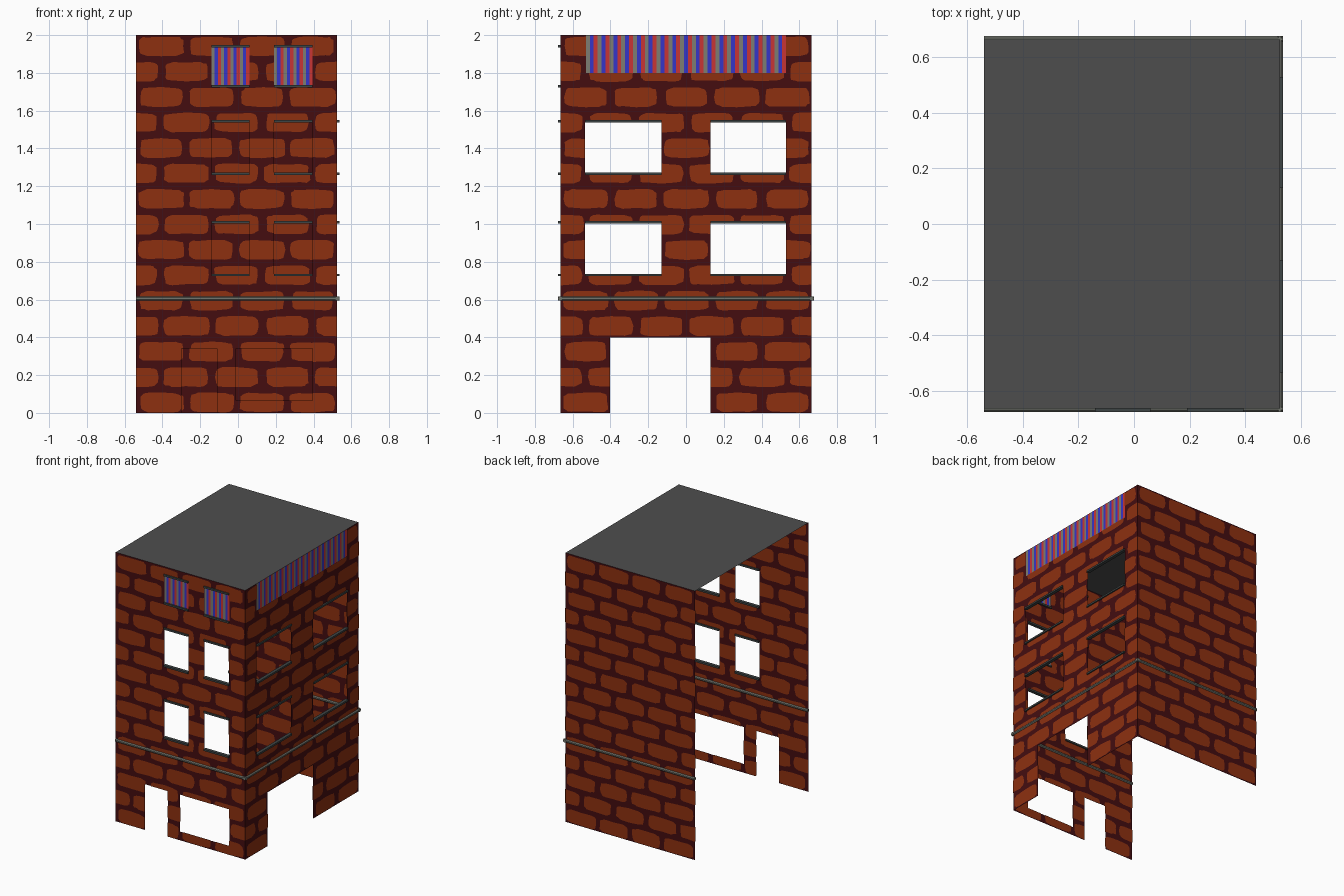
import bpy, bmesh, math, random
from mathutils import Matrix, Vector

random.seed(4)
if "Cube" in bpy.data.objects:
    bpy.data.objects.remove(bpy.data.objects["Cube"], do_unlink=True)


def material(name, rgb):
    m = bpy.data.materials.new(name)
    m.use_nodes = True
    m.diffuse_color = (*rgb, 1)
    m.node_tree.nodes["Principled BSDF"].inputs["Base Color"].default_value = (*rgb, 1)
    return m


MORTAR = material("dark red mortar", (0.058, 0.004, 0.005))
BRICK = material("orange brown brick", (0.27, 0.03, 0.005))
RED = material("stripe red", (0.58, 0.036, 0.036))
BLUE = material("stripe blue", (0.036, 0.036, 0.58))
GREY = material("stripe grey", (0.205, 0.205, 0.17))
ROOF = material("roof grey", (0.076, 0.076, 0.076))
TRIM = material("trim grey", (0.17, 0.18, 0.155))
SILL = material("sill dark grey", (0.048, 0.058, 0.058))

HEIGHT, HALF_Y, LEFT, RIGHT = 2.0, 0.665, -0.54, 0.525
PITCH, ROW = 0.267, 0.1347      # brick spacing


def finish(bm, name, mats, matrix):
    bm.transform(matrix)
    mesh = bpy.data.meshes.new(name)
    bm.to_mesh(mesh)
    bm.free()
    for m in mats:
        mesh.materials.append(m)
    ob = bpy.data.objects.new(name, mesh)
    bpy.context.collection.objects.link(ob)
    return ob


def quad(bm, u0, u1, z0, z1, index=0):
    f = bm.faces.new([bm.verts.new((u, 0, z))
                      for u, z in ((u0, z0), (u1, z0), (u1, z1), (u0, z1))])
    f.material_index = index


def add_brick(bm, cu, cz):
    """Rounded, uneven brick face on both sides of the wall sheet."""
    half_w = 0.118 + random.uniform(-0.008, 0.006)
    outline = []
    for i in range(20):
        a = math.tau * i / 20
        c, s = math.cos(a), math.sin(a)
        j = random.uniform(0.9, 1.04)
        outline.append((cu + half_w * math.copysign(abs(c) ** 0.4, c) * (0.5 + j / 2),
                        cz + 0.052 * math.copysign(abs(s) ** 0.4, s) * j))
    for y, pts in ((-0.003, outline), (0.003, outline[::-1])):
        f = bm.faces.new([bm.verts.new((u, y, z)) for u, z in pts])
        f.material_index = 1


def cut(bm, co, no, clear=False):
    bmesh.ops.bisect_plane(bm, geom=bm.verts[:] + bm.edges[:] + bm.faces[:], dist=1e-5,
                           plane_co=co, plane_no=no, clear_outer=clear)


def brick_wall(name, u0, u1, holes, matrix):
    bm = bmesh.new()
    quad(bm, u0, u1, 0, HEIGHT)
    for k in range(15):
        for i in range(6):
            add_brick(bm, u0 + (i + 0.5 * (k % 2 == 0)) * PITCH, 0.055 + k * ROW)
    # trim bricks to the wall outline
    for co, no in (((u0, 0, 0), (-1, 0, 0)), ((u1, 0, 0), (1, 0, 0)),
                   ((0, 0, 0), (0, 0, -1)), ((0, 0, HEIGHT), (0, 0, 1))):
        cut(bm, co, no, True)
    # cut the openings
    for u in {e for h in holes for e in h[:2]}:
        cut(bm, (u, 0, 0), (1, 0, 0))
    for z in {e for h in holes for e in h[2:]}:
        cut(bm, (0, 0, z), (0, 0, 1))
    gone = []
    for f in bm.faces:
        c = f.calc_center_median()
        if any(a < c.x < b and lo < c.z < hi for a, b, lo, hi in holes):
            gone.append(f)
    bmesh.ops.delete(bm, geom=gone, context='FACES')
    return finish(bm, name, [MORTAR, BRICK], matrix)


def sills(name, windows, matrix):
    bm = bmesh.new()
    for a, b, lo, hi in windows:
        for z in (lo, hi):
            bmesh.ops.create_cube(bm, size=1, matrix=Matrix.Translation(((a + b) / 2, 0, z))
                                  @ Matrix.Diagonal((b - a, 0.024, 0.013, 1)))
    finish(bm, name, [SILL], matrix)


def trim_bar(name, u0, u1, matrix):
    bm = bmesh.new()
    bmesh.ops.create_cone(bm, cap_ends=True, segments=8, radius1=0.012, radius2=0.012,
                          depth=u1 - u0, matrix=Matrix.Translation(((u0 + u1) / 2, 0, 0.605))
                          @ Matrix.Rotation(math.pi / 2, 4, 'Y')
                          @ Matrix.Rotation(math.pi / 8, 4, 'Z'))
    finish(bm, name, [TRIM], matrix)


def striped_panel(name, opening, repeats, matrix):
    a, b, lo, hi = opening
    n = repeats * 3
    w = (b - a) / n
    bm = bmesh.new()
    for i in range(n):
        quad(bm, a + i * w, a + (i + 1) * w, lo, hi, i % 3)
    finish(bm, name, [GREY, BLUE, RED], matrix)


# Wall placements: local u runs along the wall, local -y faces outward
front = Matrix.Translation((0, -HALF_Y, 0))
back = Matrix.Translation((0, HALF_Y, 0))
side = Matrix.Translation((RIGHT, 0, 0)) @ Matrix.Rotation(math.pi / 2, 4, 'Z')

# Openings as (u0, u1, z0, z1)
floors = [(0.73, 1.01), (1.265, 1.543)]
front_columns = [(-0.14, 0.06), (0.19, 0.395)]
side_columns = [(-0.535, -0.13), (0.13, 0.53)]
front_windows = [c + f for c in front_columns for f in floors]
side_windows = [c + f for c in side_columns for f in floors]
top_panels = [c + (1.73, 1.94) for c in front_columns]
side_banner = (-0.53, 0.53, 1.8, HEIGHT)
front_door, shop_window = (-0.3, -0.112, 0, 0.34), (-0.01, 0.395, 0.065, 0.34)
side_door = (-0.402, 0.13, 0, 0.4)

# Walls
brick_wall("front_wall", LEFT, RIGHT,
           front_windows + top_panels + [front_door, shop_window], front)
brick_wall("side_wall", -HALF_Y, HALF_Y, side_windows + [side_banner, side_door], side)
brick_wall("back_wall", LEFT, RIGHT, [], back)

# Window sills and lintels
sills("front_sills", front_windows + top_panels, front)
sills("side_sills", side_windows, side)

# Striped panels
for i, p in enumerate(top_panels):
    striped_panel(f"front_striped_panel_{i + 1}", p, 4, front)
striped_panel("side_striped_banner", side_banner, 17, side)

# Trim bars around the three walls
trim_bar("front_trim", LEFT, RIGHT + 0.012, front)
trim_bar("back_trim", LEFT, RIGHT + 0.012, back)
trim_bar("side_trim", -HALF_Y - 0.012, HALF_Y + 0.012, side)

# Flat roof
bm = bmesh.new()
bmesh.ops.create_grid(bm, x_segments=1, y_segments=1, size=0.5)
finish(bm, "roof", [ROOF], Matrix.Translation(((LEFT + RIGHT) / 2, 0, HEIGHT))
       @ Matrix.Diagonal((RIGHT - LEFT, 2 * HALF_Y, 1, 1)))
